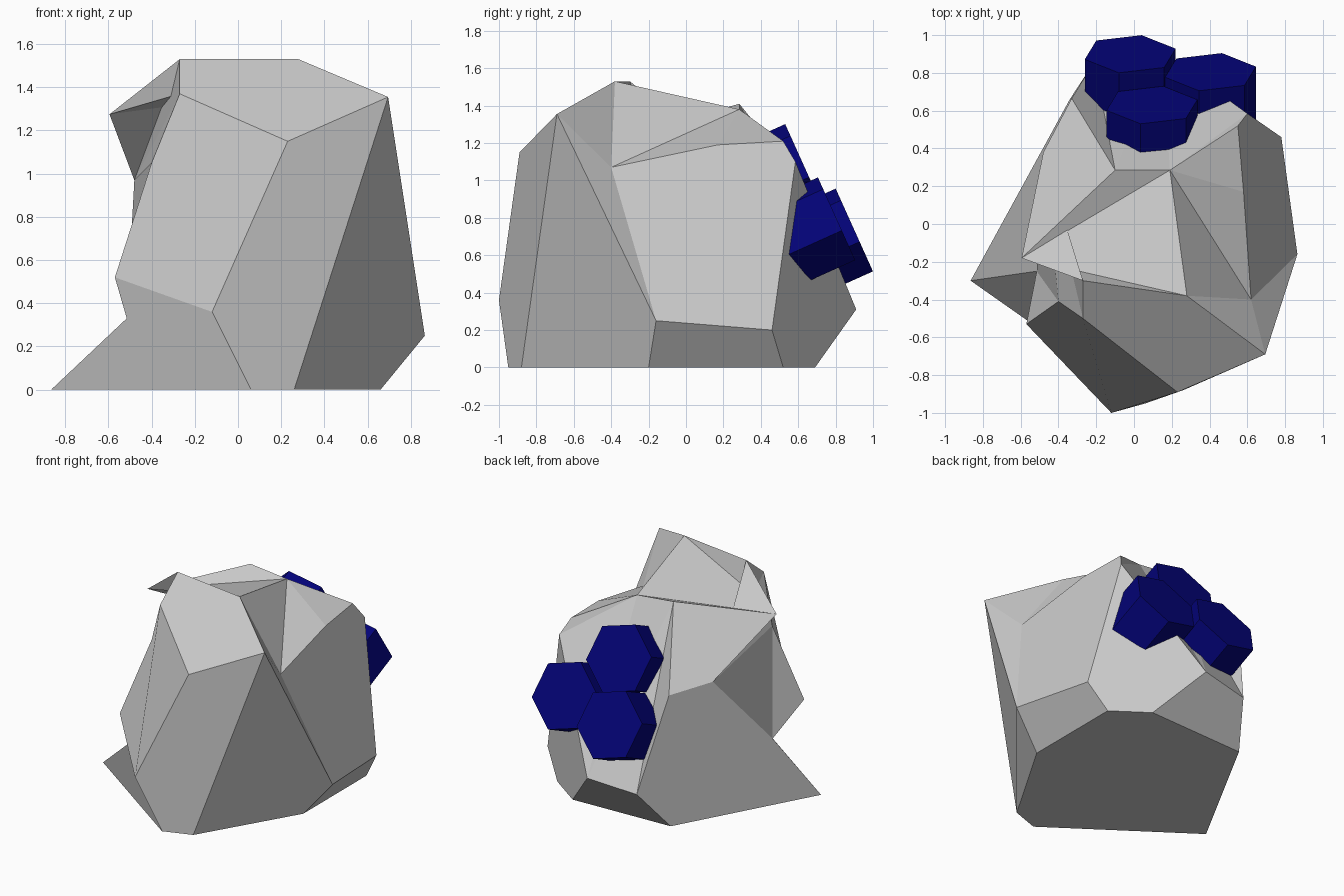
import bpy, bmesh, math
from mathutils import Vector

if "Cube" in bpy.data.objects:
    bpy.data.objects.remove(bpy.data.objects["Cube"])

# Rock: named corner points, then each facet as a string of corner names
corners = {
    # top rim
    'A': (-.27, -.30, 1.53), 'B': (.28, -.38, 1.53), 'C': (.695, -.69, 1.355),
    'D': (.23, -.89, 1.15), 'E': (-.27, -.50, 1.37), 'P': (-.595, -.18, 1.275),
    'Y': (.19, .285, 1.38), 'y': (-.10, .285, 1.41), 'Z': (.55, .52, 1.21),
    # middle
    'e': (-.40, -.41, 1.05), 'G': (-.57, -.53, .52), 'H': (-.12, -1.0, .36),
    'O': (.62, -.40, 1.07), 'V': (.58, .17, 1.19), 'T': (.60, .585, 1.10),
    'L': (.865, -.16, .25), 'S': (.78, .46, .20), 'U': (-.33, .665, .94),
    'X': (-.48, .38, .97), 'W': (-.515, -.25, .33),
    'N': (-.21, .86, .27), 'n': (.15, .91, .31),
    # base
    'I': (.06, -.95, 0), 'J': (.26, -.88, 0), 'K': (.66, -.20, 0),
    'Q': (.66, .52, 0), 'R': (.42, .69, 0), 'M': (-.34, .66, 0),
    'F': (-.865, -.30, 0),
}
facets = [
    'ABP', 'BYP', 'PYy',                        # top
    'EDCBA', 'GHDEe', 'HIJCD', 'FIHGW',         # front
    'JKLC', 'CLO', 'BCO', 'BOY', 'YOV', 'YVZ',  # right front and top right
    'OLSTZV', 'KQSL', 'QRnTS', 'RMNn',          # right and lower back
    'yUN', 'yNn', 'yYn', 'YnT', 'YTZ',          # back slope
    'PyUX', 'FWXUNM',                           # back left and foot
    'PXA', 'XEA', 'XeE', 'XWe', 'WGe',          # left hollow
    'FMRQKJI']                                  # base


def add_object(name, bm):
    bmesh.ops.recalc_face_normals(bm, faces=bm.faces)
    mesh = bpy.data.meshes.new(name)
    bm.to_mesh(mesh)
    bm.free()
    obj = bpy.data.objects.new(name, mesh)
    bpy.context.collection.objects.link(obj)
    return obj


bm = bmesh.new()
verts = {k: bm.verts.new(co) for k, co in corners.items()}
for f in facets:
    bm.faces.new([verts[k] for k in f])
add_object("rock", bm)

# Blue hexagonal columns sunk into the back slope
blue = bpy.data.materials.new("dark_blue")
blue.diffuse_color = (0.001, 0.001, 0.19, 1)
blue.use_nodes = True
blue.node_tree.nodes["Principled BSDF"].inputs["Base Color"].default_value = blue.diffuse_color
axis = Vector((0, .91, .41)).normalized()
across = Vector((1, 0, 0))
up = across.cross(axis)


def hex_column(name, cap_centre, radius=.25, depth=.38):
    bm = bmesh.new()
    ring = []
    for i in range(6):
        a = math.radians(-76 + 60 * i)
        ring.append(bm.verts.new(Vector(cap_centre) + radius * (
            across * math.cos(a) + up * math.sin(a))))
    cap = bm.faces.new(ring)
    ext = bmesh.ops.extrude_face_region(bm, geom=[cap], use_keep_orig=True)
    moved = [g for g in ext['geom'] if isinstance(g, bmesh.types.BMVert)]
    bmesh.ops.translate(bm, verts=moved, vec=-axis * depth)
    add_object(name, bm).data.materials.append(blue)


hex_column("hex_lower", (-.02, .90, .735))
hex_column("hex_side", (.405, .805, .795))
hex_column("hex_upper", (.095, .63, 1.08))
